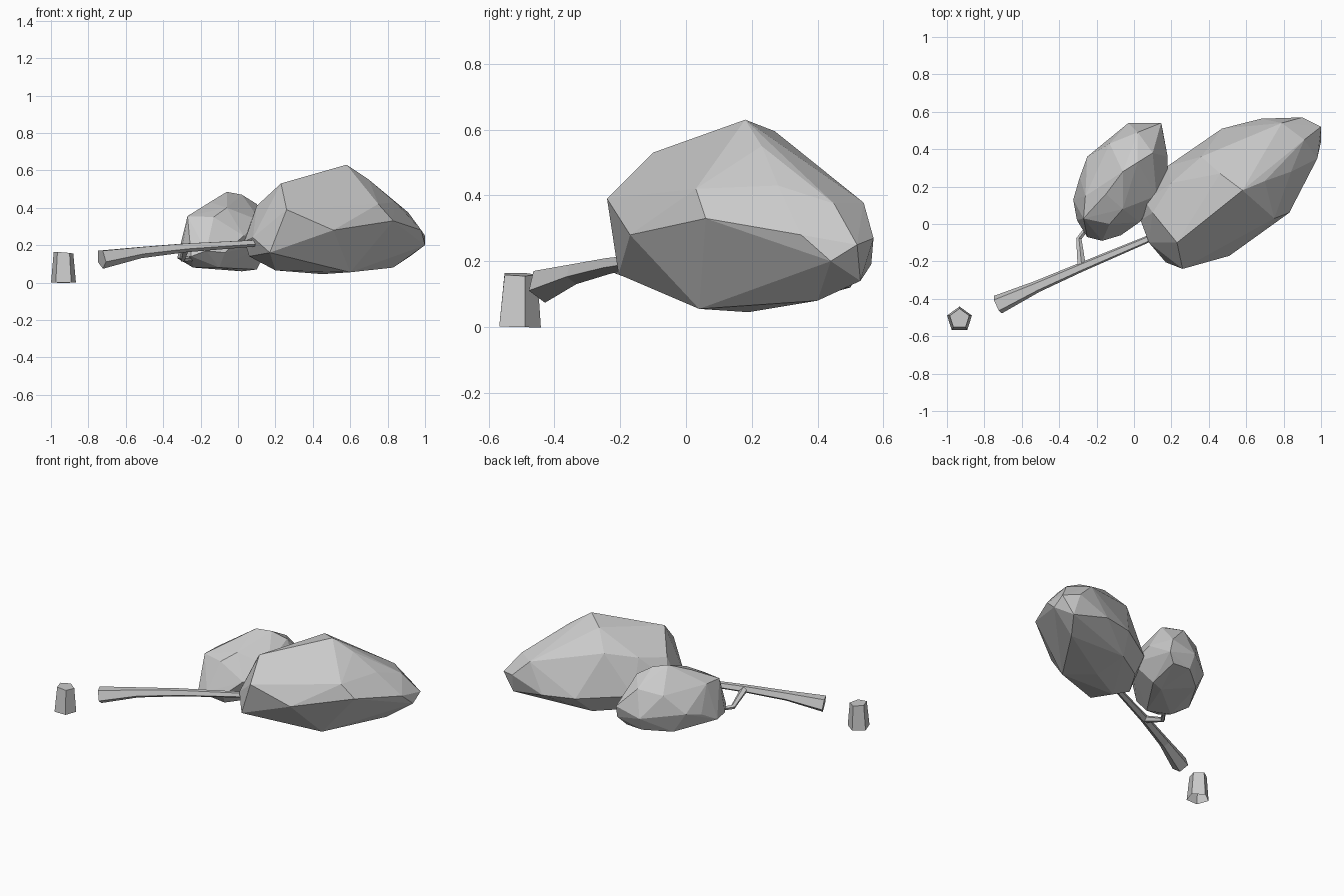
import bpy
import bmesh
from math import cos, sin, pi
from mathutils import Vector

default_cube = bpy.data.objects.get("Cube")
if default_cube:
    bpy.data.objects.remove(default_cube, do_unlink=True)

# Single flat colour
grey = bpy.data.materials.new("plain_grey")
grey.use_nodes = True
colour = (.6, .6, .6, 1)
grey.diffuse_color = colour
for node in grey.node_tree.nodes:
    if node.type == "BSDF_PRINCIPLED":
        node.inputs["Base Color"].default_value = colour


def make_object(name, bm):
    """Turn a bmesh into a flat shaded, grey object."""
    bmesh.ops.recalc_face_normals(bm, faces=bm.faces[:])
    mesh = bpy.data.meshes.new(name)
    bm.to_mesh(mesh)
    bm.free()
    mesh.materials.append(grey)
    obj = bpy.data.objects.new(name, mesh)
    bpy.context.scene.collection.objects.link(obj)
    return obj


def faceted_clump(name, corners):
    """Wrap a faceted skin around the corner points of a leaf clump."""
    bm = bmesh.new()
    for corner in corners:
        bm.verts.new(corner)
    bmesh.ops.convex_hull(bm, input=bm.verts[:])
    loose = [v for v in bm.verts if not v.link_faces]
    bmesh.ops.delete(bm, geom=loose, context="VERTS")
    return make_object(name, bm)


def tapered_limb(name, stations, sides=5, turn=0.0, closed_start=True):
    """Loft a limb through (centre, radius) stations."""
    bm = bmesh.new()
    rings = []
    centres = [Vector(centre) for centre, radius in stations]
    for i, (centre, radius) in enumerate(stations):
        before = centres[max(i - 1, 0)]
        after = centres[min(i + 1, len(centres) - 1)]
        along = (after - before).normalized()
        # A vertical limb uses y as its reference direction
        reference = Vector((0, 1, 0)) if abs(along.z) > .9 else Vector((0, 0, 1))
        across = along.cross(reference).normalized()
        upward = across.cross(along)
        ring = []
        for k in range(sides):
            angle = turn + 2 * pi * k / sides
            offset = across * sin(angle) + upward * cos(angle)
            ring.append(bm.verts.new(centres[i] + offset * radius))
        rings.append(ring)
    for lower, upper in zip(rings, rings[1:]):
        for k in range(sides):
            n = (k + 1) % sides
            bm.faces.new((lower[k], lower[n], upper[n], upper[k]))
    if closed_start:
        bm.faces.new(rings[0])
    bm.faces.new(rings[-1])
    return make_object(name, bm)


# Large leaf crown at the end of the fallen trunk
faceted_clump("large_crown", [
    # upper ridge and shoulders
    (.58, .18, .63), (.46, .27, .595), (.23, -.1, .53), (.1, .06, .41),
    (.75, .03, .42), (.7, .23, .55), (.84, .28, .43),
    (.62, .43, .45), (.36, .36, .48), (.2, .22, .44),
    # widest band
    (.26, -.24, .39), (.51, -.17, .28), (.83, .06, .33), (.98, .35, .28),
    (.91, .45, .375), (.79, .54, .378), (1, .44, .2), (1, .52, .25),
    (.9, .57, .27), (.68, .563, .19), (.47, .51, .2), (.18, .31, .22),
    (.06, .12, .3), (.035, .02, .22), (.08, -.1, .24), (.17, -.205, .16),
    # underside
    (.06, .03, .14), (.2, .04, .065), (.6, .04, .055), (.45, .19, .045),
    (.83, .4, .08), (.92, .53, .14), (.42, .4, .09), (.2, .25, .11),
])

# Small leaf crown on the side branch
faceted_clump("small_crown", [
    # upper ridge and shoulders
    (-.06, .28, .485), (.02, .33, .47), (.1, .38, .42), (-.15, .16, .43),
    (-.27, .03, .355), (-.26, .15, .36), (-.13, 0, .35), (-.06, .08, .4),
    (.12, .15, .33), (-.13, .43, .35), (.02, .49, .38),
    # widest band
    (-.25, .36, .23), (-.29, .25, .2), (-.325, .13, .13), (-.305, .02, .13),
    (-.25, -.07, .14), (-.17, -.09, .17), (-.07, -.06, .16), (.03, .01, .25),
    (.18, .2, .22), (.18, .36, .27), (.145, .54, .25), (-.03, .54, .21),
    # underside
    (.15, .52, .17), (.1, .49, .12), (-.02, .5, .12), (-.17, .38, .1),
    (-.24, .06, .08), (.02, .28, .06), (.1, .3, .07), (-.1, 0, .08),
])

# Fallen trunk, thick at the cut end
tapered_limb("fallen_trunk", [
    ((-.73, -.432, .127), .054),
    ((-.52, -.335, .163), .033),
    ((-.28, -.23, .188), .026),
    ((.1, -.07, .212), .019),
], turn=pi / 5)

# Crooked side branch holding the small crown
tapered_limb("side_branch", [
    ((-.28, -.22, .185), .023),
    ((-.295, -.08, .125), .015),
    ((-.25, -.02, .125), .013),
])

# Stump left standing, hollow below with a slightly slanted top
stump = tapered_limb("stump", [
    ((-.933, -.511, 0), .07),
    ((-.933, -.507, .16), .055),
], closed_start=False)
for vert in stump.data.vertices:
    if vert.co.z > .1:
        vert.co.z -= .09 * (vert.co.x + .933)
